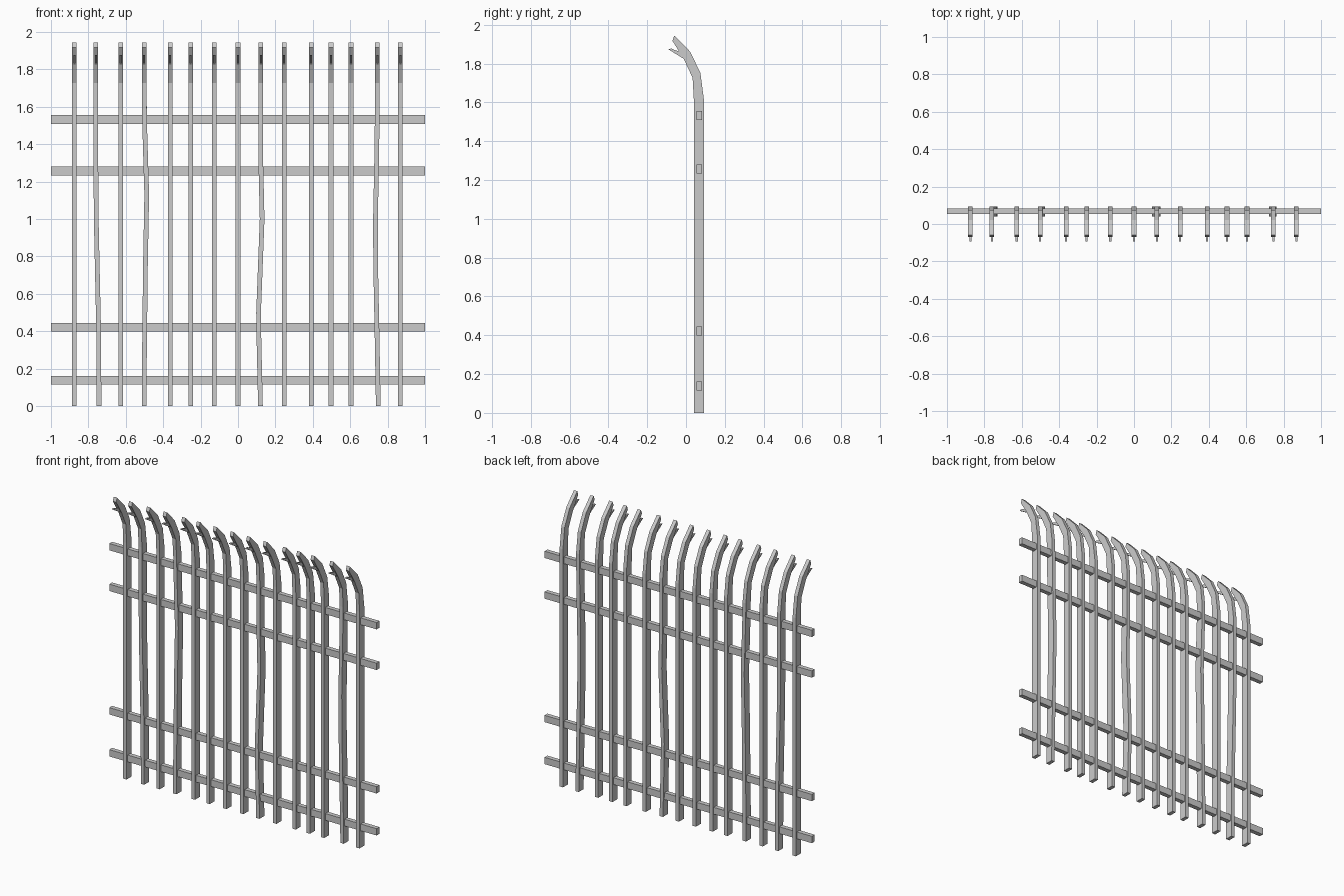
import bpy, bmesh

if "Cube" in bpy.data.objects:
    bpy.data.objects.remove(bpy.data.objects["Cube"])

# Side profile of a pale: (front y, front z, back y, back z) at each level
STRAIGHT = [0, 0.2, 0.4, 0.5, 0.75, 1.0, 1.13, 1.3, 1.5]
LEVELS = [(0.041, z, 0.093, z) for z in STRAIGHT] + [
    (0.041, 1.60, 0.093, 1.61), (0.034, 1.727, 0.074, 1.753),
    (-0.012, 1.825, 0.021, 1.862), (-0.07, 1.918, -0.06, 1.945)]
# Lower barb of the forked tip
BARB = [(-0.012, 1.825), (-0.08, 1.867), (-0.093, 1.876), (-0.074, 1.877),
        (-0.052, 1.868), (-0.03, 1.862), (0.0, 1.845)]
HALF = 0.0125
XS = [-0.875, -0.76, -0.627, -0.502, -0.363, -0.253, -0.127, 0.0,
      0.122, 0.247, 0.391, 0.497, 0.604, 0.745, 0.868]
# Sideways dents (z, offset) of the damaged pales
DENTS = {1: [(0, 0.017), (0.4, 0.015), (1.0, 0.002), (1.3, 0)],
         3: [(0, 0), (0.2, 0.001), (0.75, 0.007), (1.13, 0.014), (1.5, 0.003), (1.7, 0)],
         8: [(0, -0.002), (0.4, -0.011), (0.5, -0.012), (1.0, 0.007), (1.3, 0)],
         13: [(0, 0.005), (0.4, -0.002), (0.75, -0.009), (1.0, -0.01), (1.3, -0.004), (1.6, 0)]}


def offset(dent, z):
    for (z0, a), (z1, b) in zip(dent, dent[1:]):
        if z0 <= z <= z1:
            return a + (b - a) * (z - z0) / (z1 - z0)
    return 0.0


def finish(bm, name):
    bmesh.ops.recalc_face_normals(bm, faces=bm.faces)
    me = bpy.data.meshes.new(name)
    bm.to_mesh(me)
    bm.free()
    ob = bpy.data.objects.new(name, me)
    bpy.context.collection.objects.link(ob)
    return ob


def pale(i, x):
    bm = bmesh.new()
    rings = []
    for fy, fz, by, bz in LEVELS:
        c = x + offset(DENTS.get(i, []), fz)
        rings.append([bm.verts.new(p) for p in (
            (c - HALF, fy, fz), (c + HALF, fy, fz), (c + HALF, by, bz), (c - HALF, by, bz))])
    for a, b in zip(rings, rings[1:]):
        for k in range(4):
            n = (k + 1) % 4
            bm.faces.new((a[k], a[n], b[n], b[k]))
    bm.faces.new(rings[0])
    bm.faces.new(rings[-1])
    # narrow barb under the tip
    sides = [[bm.verts.new((x + s * 0.0055, y, z)) for y, z in BARB] for s in (-1, 1)]
    for s in sides:
        bm.faces.new(s)
    for k in range(len(BARB)):
        n = (k + 1) % len(BARB)
        bm.faces.new((sides[0][k], sides[0][n], sides[1][n], sides[1][k]))
    finish(bm, f"pale_{i + 1}")


for i, x in enumerate(XS):
    pale(i, x)

# Horizontal rails
for i, z in enumerate((0.138, 0.422, 1.257, 1.532)):
    bm = bmesh.new()
    bmesh.ops.create_cube(bm, size=1)
    for v in bm.verts:
        v.co = (v.co.x * 2, v.co.y * 0.03 + 0.068, v.co.z * 0.046 + z)
    finish(bm, f"rail_{i + 1}")
